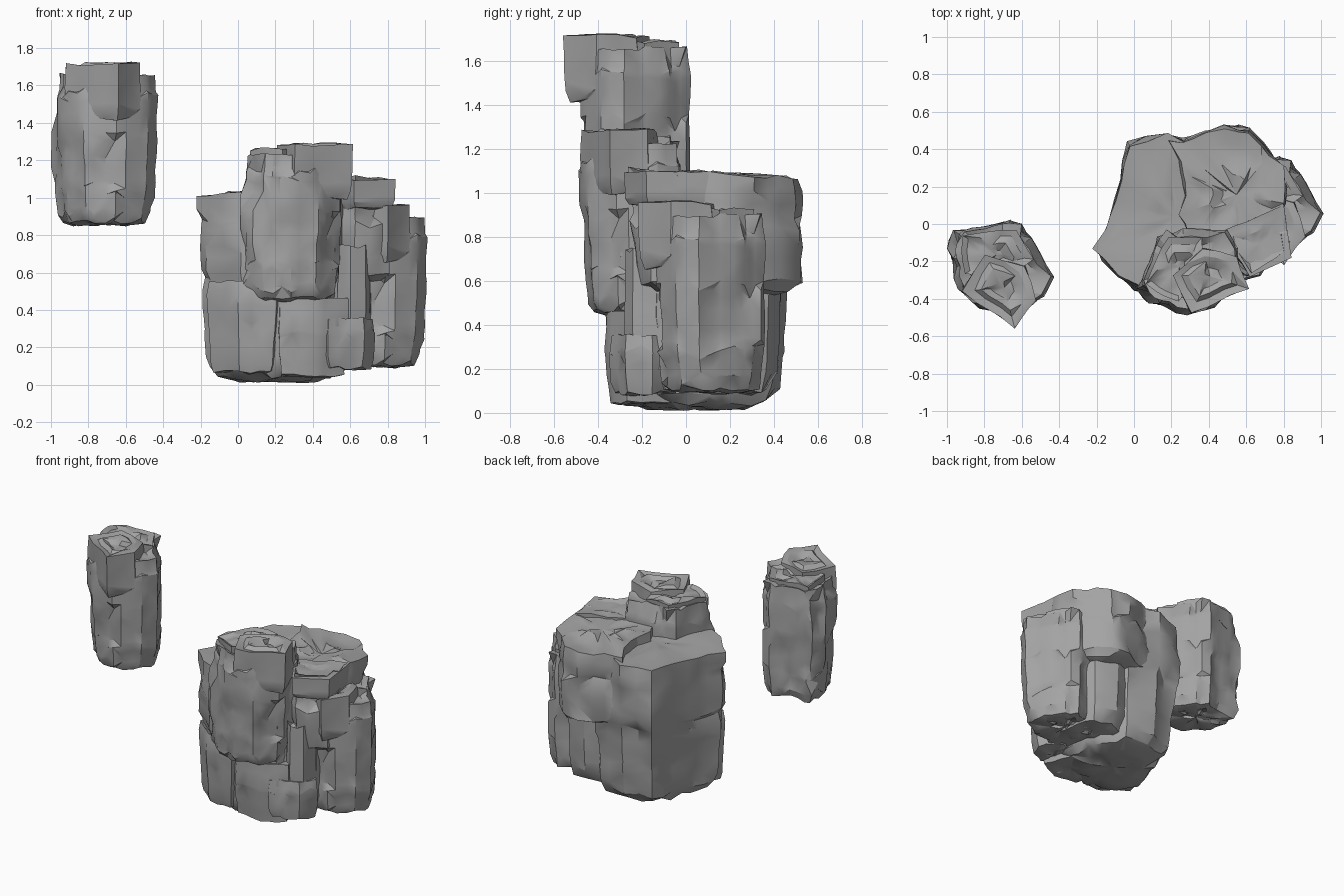
import bpy, bmesh, math, random
from mathutils import Vector

if "Cube" in bpy.data.objects:
    bpy.data.objects.remove(bpy.data.objects["Cube"])


def lerp_levels(levels, z):
    for (z0, s0), (z1, s1) in zip(levels, levels[1:]):
        if z <= z1:
            return s0 + (s1 - s0) * (z - z0) / (z1 - z0)
    return levels[-1][1]


def add_rock(bm, outline, levels, seed, amp=0.1, step=0.06, block=0.3, tilt=(0, 0), dip=0.04, sag=0.03,
             rough=0.025):
    """Craggy pillar: outline lofted through (z, scale) levels, with stepped vertical strips."""
    rng = random.Random(seed)
    c = sum((Vector(p) for p in outline), Vector((0, 0))) / len(outline)
    pts, strip, s = [], [], 0
    for a, b in zip(outline, outline[1:] + outline[:1]):
        a, b = Vector(a), Vector(b)
        n = max(1, round((b - a).length / step))
        for i in range(n):
            t = i / n + (rng.uniform(-.25, .25) / n if i else 0)
            pts.append(a.lerp(b, t))
            strip.append(s)
            if rng.random() < 0.6:
                s += 1
    phase = [rng.random() for _ in range(s + 1)]
    depth = {}
    z0, z1 = levels[0][0], levels[-1][0]
    zs = {round(z, 3) for z, _ in levels}
    n = max(2, round((z1 - z0) / 0.07))
    for i in range(1, n):
        z = z0 + (z1 - z0) * i / n
        if min(abs(z - k) for k in zs) > 0.03:
            zs.add(round(z, 3))
    zs = sorted(zs)
    rings = []

    def top_z(p, z):
        f = (z - z0) / (z1 - z0)
        return z + f * f * ((p.x - c.x) * tilt[0] + (p.y - c.y) * tilt[1])

    for k, z in enumerate(zs):
        ring = []
        for p, g in zip(pts, strip):
            cell = (g, math.floor((z - z0) / block + phase[g]))
            if cell not in depth:    # each cell is a facet with its own depth and lean
                depth[cell] = (amp * (rng.random() - .3), rng.uniform(-.05, .05))
            d, lean = depth[cell]
            f = lerp_levels(levels, z) * (1 - d - lean * (z - z0) / (z1 - z0) - rng.random() * rough)
            q = c + (p - c) * f
            e = 0.02 if 0 < k < len(zs) - 1 else 0.01
            ring.append(bm.verts.new((q.x, q.y, top_z(q, z) + rng.uniform(-e, e))))
        rings.append(ring)

    # broken cap surfaces above and below
    def cap(ring, amount):
        out = []
        zz = sum(w.co.z for w in ring) / len(ring)
        for f in (0.76, 0.5, 0.25):
            new, lvl, df = [], 0, 0
            for i, v in enumerate(ring):
                if i % 4 == 0:
                    lvl, df = rng.uniform(-.3, 1) * amount, rng.uniform(-.09, .09)
                q = c + (v.co.xy - c) * (f + df)
                new.append(bm.verts.new((q.x, q.y, zz + (v.co.z - zz) * f - lvl)))
            out.append(new)
        zc = sum(v.co.z for v in out[-1]) / len(ring)
        return out, bm.verts.new((c.x, c.y, zc))

    tops, tc = cap(rings[-1], dip)
    bots, bc = cap(rings[0], sag)
    rings = bots[::-1] + rings + tops
    m = len(pts)
    for r0, r1 in zip(rings, rings[1:]):
        for i in range(m):
            j = (i + 1) % m
            a, b, d, e = r0[i], r0[j], r1[j], r1[i]
            if rng.random() < 0.5:
                bm.faces.new((a, b, d)); bm.faces.new((a, d, e))
            else:
                bm.faces.new((a, b, e)); bm.faces.new((b, d, e))
    for i in range(m):
        j = (i + 1) % m
        bm.faces.new((rings[-1][i], rings[-1][j], tc))
        bm.faces.new((rings[0][j], rings[0][i], bc))


stone = bpy.data.materials.new("dark_stone")
stone.diffuse_color = (.37, .37, .37, 1)
stone.use_nodes = True
stone.node_tree.nodes["Principled BSDF"].inputs["Base Color"].default_value = stone.diffuse_color


def make(name, rocks):
    bm = bmesh.new()
    for r in rocks:
        add_rock(bm, **r)
    bmesh.ops.recalc_face_normals(bm, faces=bm.faces)
    me = bpy.data.meshes.new(name)
    bm.to_mesh(me)
    bm.free()
    me.materials.append(stone)
    return place(name, me)


def place(name, me, loc=(0, 0, 0), rot=0, scale=1):
    ob = bpy.data.objects.new(name, me)
    ob.location, ob.rotation_euler.z, ob.scale = loc, rot, (scale,) * 3
    bpy.context.collection.objects.link(ob)
    return ob


# Slim pillar, used three times: body, overhanging front slab, side shelf
pillar = make("floating_pillar", [
    dict(outline=[(-.25, .21), (-.08, .23), (.06, .27), (.12, .24), (.20, .12), (.28, -.04), (.23, -.14),
                  (.07, -.24), (-.10, -.20), (-.21, -.10), (-.28, .06)],
         levels=[(.02, .84), (.06, .93), (.2, 1), (.5, 1), (.7, .99), (.73, .95), (.81, .93)],
         seed=4, amp=.16, step=.055, block=.26, dip=.03, sag=.02),
    dict(outline=[(-.205, -.12), (.08, -.31), (.20, -.17), (.14, .02), (-.08, .08)],
         levels=[(.57, .9), (.61, .99), (.865, 1)], seed=9, amp=.05, step=.1, dip=.03, sag=.01),
    dict(outline=[(-.2, .18), (-.19, -.03), (.0, -.05), (.2, .05), (.1, .22)],
         levels=[(.6, .9), (.84, 1)], seed=12, amp=.08, dip=.03, step=.08, sag=.01),
])
pillar.location = (-.72, -.24, .85)
front = place("front_pillar", pillar.data, (.31, -.25, .445), math.radians(58), .97)
right = place("right_pillar", pillar.data, (.72, .10, .09))

# Broad base rock with rounded foot and blocks on the left face
base = make("base_rock", [
    dict(outline=[(-.22, -.13), (-.12, .13), (-.03, .43), (.18, .48), (.42, .45), (.58, .2), (.6, -.1),
                  (.52, -.3), (.25, -.38), (.0, -.37)],
         levels=[(.02, .55), (.05, .78), (.1, .88), (.25, .91), (.5, .95), (.57, .95), (.61, 1),
                 (.85, 1), (1.04, .98)],
         seed=21, amp=.07, step=.1, block=.4, tilt=(.06, .02), dip=.015, sag=.01),
    dict(outline=[(-.18, -.2), (.0, -.36), (.22, -.38), (.28, -.1), (-.1, .1)],
         levels=[(.07, .8), (.12, .86), (.5, 1), (.55, .9)], seed=23, amp=.08, step=.07, sag=.01),
    dict(outline=[(.2, -.36), (.42, -.37), (.6, -.28), (.5, 0), (.22, 0)],
         levels=[(.05, .85), (.3, 1), (.46, .96)], seed=25, amp=.12, step=.07, sag=.01),
])

# Back rock: narrow stem, wide overhanging crown
crown = [(.18, .45), (.31, .47), (.48, .54), (.62, .53), (.70, .45), (.80, .31), (.84, .2), (.82, .05),
         (.82, -.17), (.76, -.2), (.63, -.27), (.5, -.12), (.3, -.08), (.21, .04), (.25, .15)]
back = make("back_rock", [
    dict(outline=crown, levels=[(.56, .84), (.6, .98), (.85, 1), (.9, .94), (.96, .97), (1.09, .96)],
         seed=31, amp=.08, step=.08, block=.22, tilt=(0, -.06), dip=.03, sag=.02),
    dict(outline=[(.3, .35), (.5, .42), (.66, .38), (.74, .2), (.72, -.15), (.5, -.25), (.3, -.1)],
         levels=[(.1, .88), (.2, .97), (.4, 1), (.6, 1)], seed=33, amp=.12, step=.07, sag=.02),
    dict(outline=[(.45, -.05), (.62, -.28), (.84, -.18), (.8, .1)],
         levels=[(.94, .9), (.98, 1), (1.1, 1)], seed=35, amp=.04, step=.1, dip=.015, sag=.01),
])

# Small rocks wedged between the front and right pillars
wedge = make("wedge_rock", [
    dict(outline=[(.53, -.22), (.6, -.29), (.69, -.25), (.72, -.08), (.55, -.04)],
         levels=[(.2, .9), (.4, 1), (.74, .96)], seed=41, amp=.1, sag=.01),
    dict(outline=[(.4, -.28), (.48, -.35), (.68, -.28), (.74, -.15), (.6, .0), (.45, -.05)],
         levels=[(.09, .84), (.16, .96), (.26, 1), (.36, .9)], seed=43, amp=.1, block=.16, sag=.01),
])

# Crisp cracks with soft facets
for ob in (pillar, base, back, wedge):
    bpy.ops.object.select_all(action='DESELECT')
    ob.select_set(True)
    bpy.context.view_layer.objects.active = ob
    bpy.ops.object.shade_smooth_by_angle(angle=math.radians(30))
